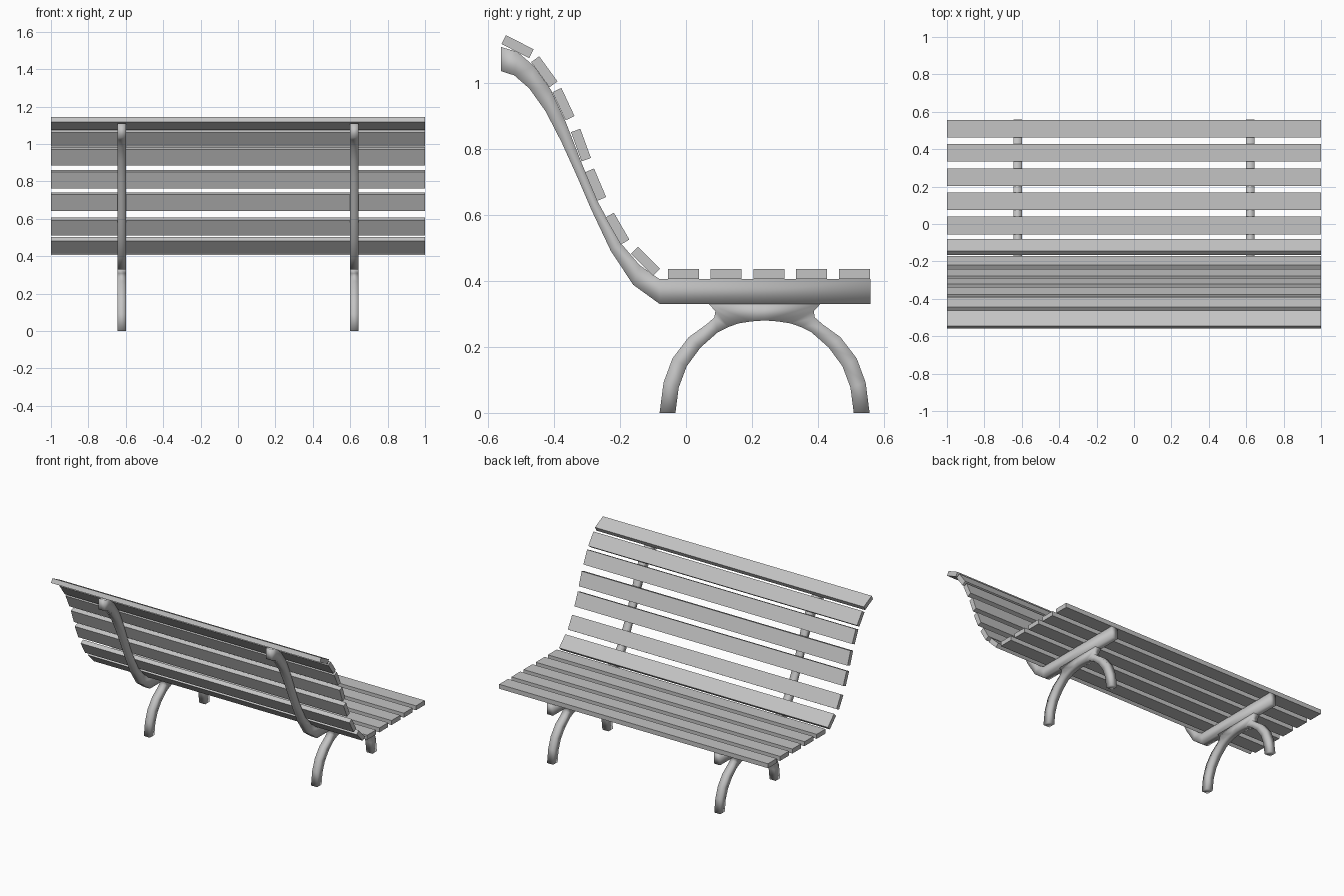
import bpy, bmesh, math

cube = bpy.data.objects.get("Cube")
if cube:
    bpy.data.objects.remove(cube, do_unlink=True)

# One plain grey for the whole bench
grey = bpy.data.materials.new("light grey")
grey.use_nodes = True
colour = (0.55, 0.55, 0.55, 1)
grey.diffuse_color = colour
grey.node_tree.nodes["Principled BSDF"].inputs["Base Color"].default_value = colour

LENGTH, SLAT_WIDTH, SLAT_THICK = 2, 0.094, 0.03
FRAME_X, FRAME_WIDTH = 0.622, 0.045


def finish(bm, name):
    """Turn a bmesh into a named, coloured object."""
    bmesh.ops.recalc_face_normals(bm, faces=bm.faces[:])
    mesh = bpy.data.meshes.new(name)
    bm.to_mesh(mesh)
    bm.free()
    mesh.materials.append(grey)
    obj = bpy.data.objects.new(name, mesh)
    bpy.context.collection.objects.link(obj)
    return obj


def slat(name, y, z, slope=0):
    """A board along x, tilted down towards +y by slope degrees."""
    bm = bmesh.new()
    bmesh.ops.create_cube(bm, size=1)
    bmesh.ops.scale(bm, vec=(LENGTH, SLAT_WIDTH, SLAT_THICK), verts=bm.verts[:])
    obj = finish(bm, name)
    obj.location = (0, y, z)
    obj.rotation_euler.x = -math.radians(slope)


def band(name, outer, inner, x):
    """A solid strip between two side-view edges, with smooth shading."""
    bm = bmesh.new()
    rings = []
    for (ya, za), (yb, zb) in zip(outer, inner):
        left, right = x + FRAME_WIDTH / 2, x - FRAME_WIDTH / 2
        corners = [(left, ya, za), (right, ya, za), (right, yb, zb), (left, yb, zb)]
        rings.append([bm.verts.new(c) for c in corners])
    for a, b in zip(rings, rings[1:]):
        for i in range(len(a)):
            j = (i + 1) % len(a)
            bm.faces.new((a[i], a[j], b[j], b[i]))
    bm.faces.new(rings[0])
    bm.faces.new(rings[-1])
    obj = finish(bm, name)
    bpy.ops.object.select_all(action="DESELECT")
    obj.select_set(True)
    bpy.context.view_layer.objects.active = obj
    bpy.ops.object.shade_smooth_by_angle(angle=math.radians(100))


# Flat seat slats
for i in range(5):
    slat(f"seat_slat_{i + 1}", -0.008 + i * 0.1295, 0.42)

# Backrest slats, from the seat upwards: y, z, slope
back_slats = [
    (-0.123, 0.459, 45), (-0.208, 0.558, 60), (-0.274, 0.691, 67),
    (-0.318, 0.811, 70), (-0.371, 0.935, 65), (-0.429, 1.033, 54),
    (-0.51, 1.109, 27),
]
for i, (y, z, slope) in enumerate(back_slats):
    slat(f"back_slat_{i + 1}", y, z, slope)

# Side rail edges, from the top of the back to the front of the seat
rail_upper = [
    (-0.56, 1.108), (-0.51, 1.093), (-0.46, 1.05), (-0.41, 0.98),
    (-0.365, 0.883), (-0.317, 0.759), (-0.268, 0.641), (-0.2, 0.517),
    (-0.14, 0.447), (-0.08, 0.405), (0.558, 0.405),
]
rail_lower = [
    (-0.56, 1.035), (-0.52, 1.022), (-0.475, 0.983), (-0.425, 0.913),
    (-0.377, 0.82), (-0.329, 0.714), (-0.286, 0.614), (-0.228, 0.491),
    (-0.16, 0.388), (-0.08, 0.33), (0.558, 0.33),
]

# Half of the leg arch, from the foot to the middle of the bracket
LEG_Y = 0.238
half_outer = [
    (0.318, 0), (0.306, 0.092), (0.279, 0.165), (0.23, 0.229), (0.176, 0.268),
    (0.152, 0.289), (0.149, 0.308), (0.17, 0.331), (0, 0.331),
]
half_inner = [
    (0.27, 0), (0.26, 0.077), (0.236, 0.141), (0.194, 0.198), (0.142, 0.244),
    (0.11, 0.26), (0.079, 0.271), (0.04, 0.277), (0, 0.28),
]


def full_arch(half):
    """Mirror the half profile about the middle of the leg."""
    rear = [(LEG_Y - d, z) for d, z in half]
    front = [(LEG_Y + d, z) for d, z in reversed(half[:-1])]
    return rear + front


for side, sign in (("left", 1), ("right", -1)):
    band(f"{side}_rail", rail_upper, rail_lower, sign * FRAME_X)
    band(f"{side}_leg_arch", full_arch(half_outer), full_arch(half_inner), sign * FRAME_X)
